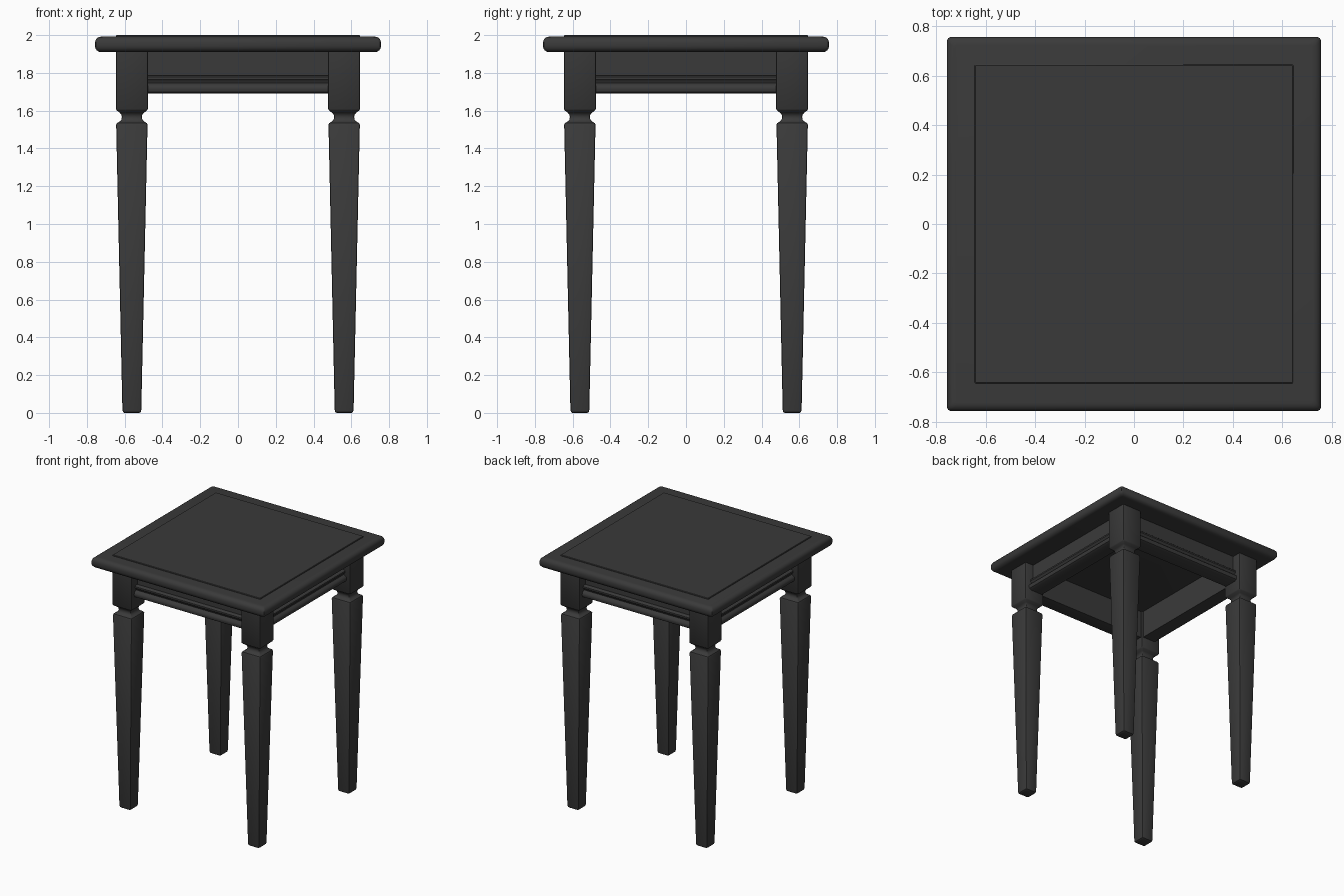
import bpy, bmesh, math
from mathutils import Matrix

if "Cube" in bpy.data.objects:
    bpy.data.objects.remove(bpy.data.objects["Cube"])

paint = bpy.data.materials.new("dark_paint")
paint.diffuse_color = (0.042, 0.042, 0.042, 1)
paint.use_nodes = True
paint.node_tree.nodes["Principled BSDF"].inputs["Base Color"].default_value = paint.diffuse_color


def finish(bm, name, angle=35):
    bmesh.ops.recalc_face_normals(bm, faces=bm.faces[:])
    me = bpy.data.meshes.new(name)
    bm.to_mesh(me)
    bm.free()
    ob = bpy.data.objects.new(name, me)
    bpy.context.collection.objects.link(ob)
    me.materials.append(paint)
    bpy.ops.object.select_all(action='DESELECT')
    ob.select_set(True)
    bpy.context.view_layer.objects.active = ob
    bpy.ops.object.shade_smooth_by_angle(angle=math.radians(angle))
    return ob


def loft(rings):
    """Join a stack of vertex rings and cap both ends."""
    bm = bmesh.new()
    loops = [[bm.verts.new(p) for p in ring] for ring in rings]
    n = len(loops[0])
    for a, b in zip(loops, loops[1:]):
        for i in range(n):
            bm.faces.new((a[i], a[(i + 1) % n], b[(i + 1) % n], b[i]))
    bm.faces.new(loops[0])
    bm.faces.new(loops[-1])
    return bm


def square_ring(half, z, r, cx=0, cy=0, seg=2):
    """Square outline with rounded corners."""
    pts = []
    for k in range(4):
        a0 = k * math.pi / 2
        mx = (half - r) * (1 if k in (0, 3) else -1)
        my = (half - r) * (1 if k in (0, 1) else -1)
        for s in range(seg + 1):
            a = a0 + s / seg * math.pi / 2
            pts.append((cx + mx + r * math.cos(a), cy + my + r * math.sin(a), z))
    return pts


# Table top: slab with a rounded edge
R, z0, z1, half = 0.032, 1.91, 1.992, 0.757
edge = []
for i in range(5):
    a = -math.pi / 2 + i / 4 * math.pi / 2
    edge.append((half - R + R * math.cos(a), z0 + R + R * math.sin(a)))
for i in range(5):
    a = i / 4 * math.pi / 2
    edge.append((half - R + R * math.cos(a), z1 - R + R * math.sin(a)))
finish(loft([square_ring(h, z, 0.015) for h, z in edge]), "table_top")

# Slightly raised centre panel
finish(loft([square_ring(h, z, 0.004) for h, z in
             ((0.645, 1.98), (0.645, 1.997), (0.642, 2.0))]), "top_panel")

# Legs: square block, waisted neck, long taper
leg_profile = [(0.040, 0.0), (0.047, 0.005), (0.050, 0.016), (0.083, 1.525),
               (0.079, 1.534), (0.064, 1.543), (0.056, 1.552), (0.053, 1.566),
               (0.056, 1.580), (0.064, 1.589), (0.080, 1.601), (0.085, 1.609),
               (0.085, 1.915)]
for side, sx in (("left", -1), ("right", 1)):
    for end, sy in (("front", -1), ("back", 1)):
        rings = [square_ring(h, z, 0.009, sx * 0.562, sy * 0.562)
                 for h, z in leg_profile]
        finish(loft(rings), f"{end}_{side}_leg")

# Aprons: moulded rail profile (outward, z) run between the legs
rail = [(0.49, 1.915), (0.575, 1.915), (0.575, 1.785), (0.592, 1.785),
        (0.602, 1.777), (0.602, 1.765), (0.594, 1.756), (0.590, 1.746),
        (0.602, 1.739), (0.612, 1.730), (0.615, 1.715), (0.610, 1.700),
        (0.595, 1.691), (0.49, 1.691)]
for k, name in enumerate(("front", "right", "back", "left")):
    bm = loft([[(x, -d, z) for d, z in rail] for x in (-0.49, 0.49)])
    bmesh.ops.transform(bm, matrix=Matrix.Rotation(k * math.pi / 2, 4, 'Z'),
                        verts=bm.verts[:])
    finish(bm, f"{name}_apron", 40)
